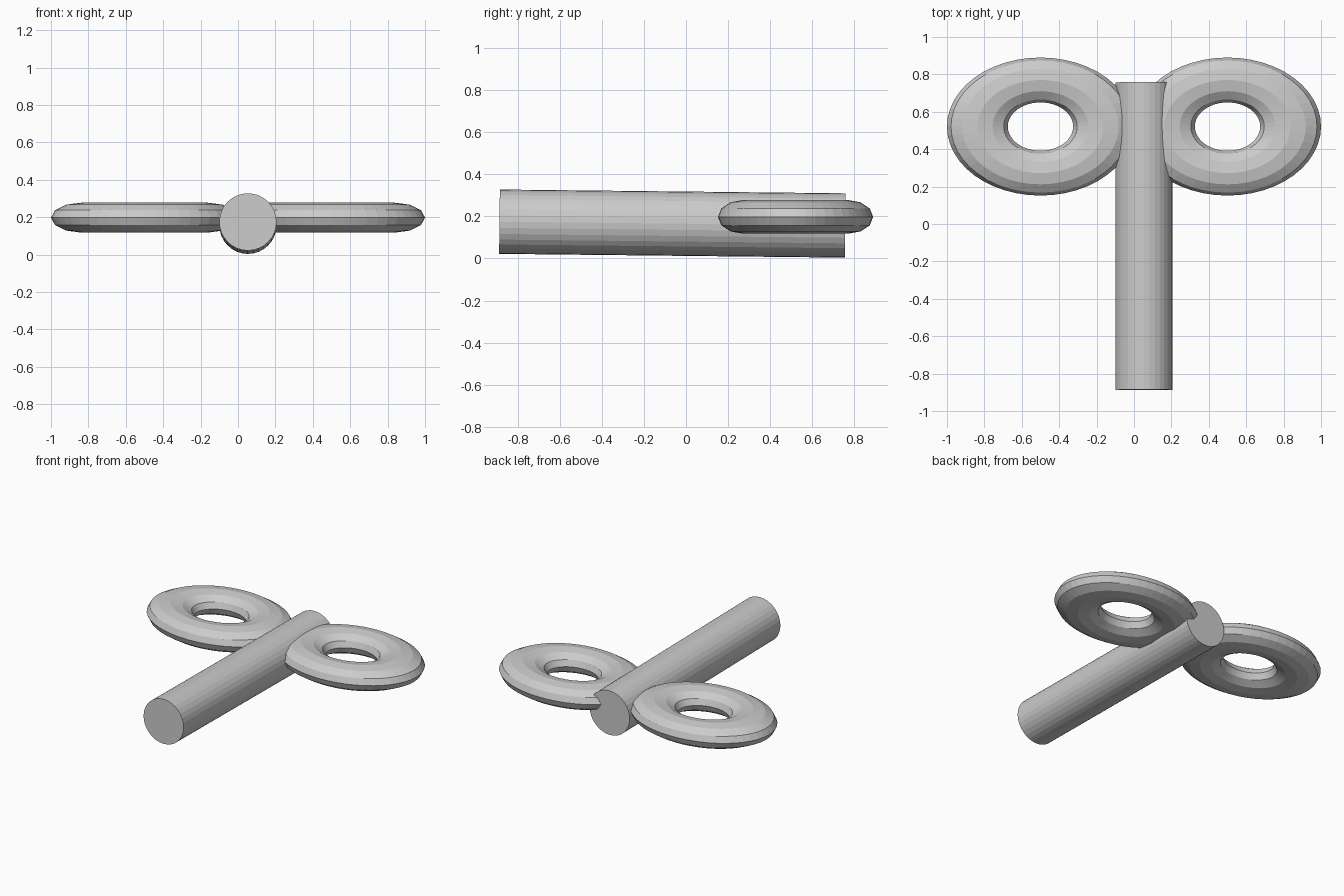
import bpy, bmesh
from math import cos, sin, tau
from mathutils import Vector

if "Cube" in bpy.data.objects:
    bpy.data.objects.remove(bpy.data.objects["Cube"])


def make_object(name, bm):
    bmesh.ops.recalc_face_normals(bm, faces=bm.faces)
    mesh = bpy.data.meshes.new(name)
    bm.to_mesh(mesh)
    bm.free()
    obj = bpy.data.objects.new(name, mesh)
    bpy.context.collection.objects.link(obj)
    return obj


def oval_ring(name, center, major, minor, scale, n=48, m=12):
    bm = bmesh.new()
    rows = []
    for i in range(n):
        a = tau * i / n
        row = []
        for j in range(m):
            b = tau * j / m
            r = major + minor * cos(b)
            row.append(bm.verts.new((center[0] + scale[0] * r * cos(a),
                                     center[1] + scale[1] * r * sin(a),
                                     center[2] + scale[2] * minor * sin(b))))
        rows.append(row)
    for i in range(n):
        p, q = rows[i], rows[(i + 1) % n]
        for j in range(m):
            k = (j + 1) % m
            bm.faces.new((p[j], q[j], q[k], p[k]))
    return make_object(name, bm)


# Two flattened oval rings at the back
for side, label in ((-1, "left"), (1, "right")):
    oval_ring(label + "_ring", (side * 0.5, 0.521, 0.198),
              0.249, 0.12, (1.355, 1.0, 0.667))

# Slightly tilted round shaft, a little off centre
front, back = Vector((0.053, -0.887, 0.175)), Vector((0.053, 0.757, 0.157))
axis = back - front
bm = bmesh.new()
bmesh.ops.create_cone(bm, cap_ends=True, segments=32, radius1=0.153,
                      radius2=0.153, depth=axis.length)
shaft = make_object("shaft", bm)
shaft.location = (front + back) / 2
shaft.rotation_euler = axis.to_track_quat('Z', 'Y').to_euler()
